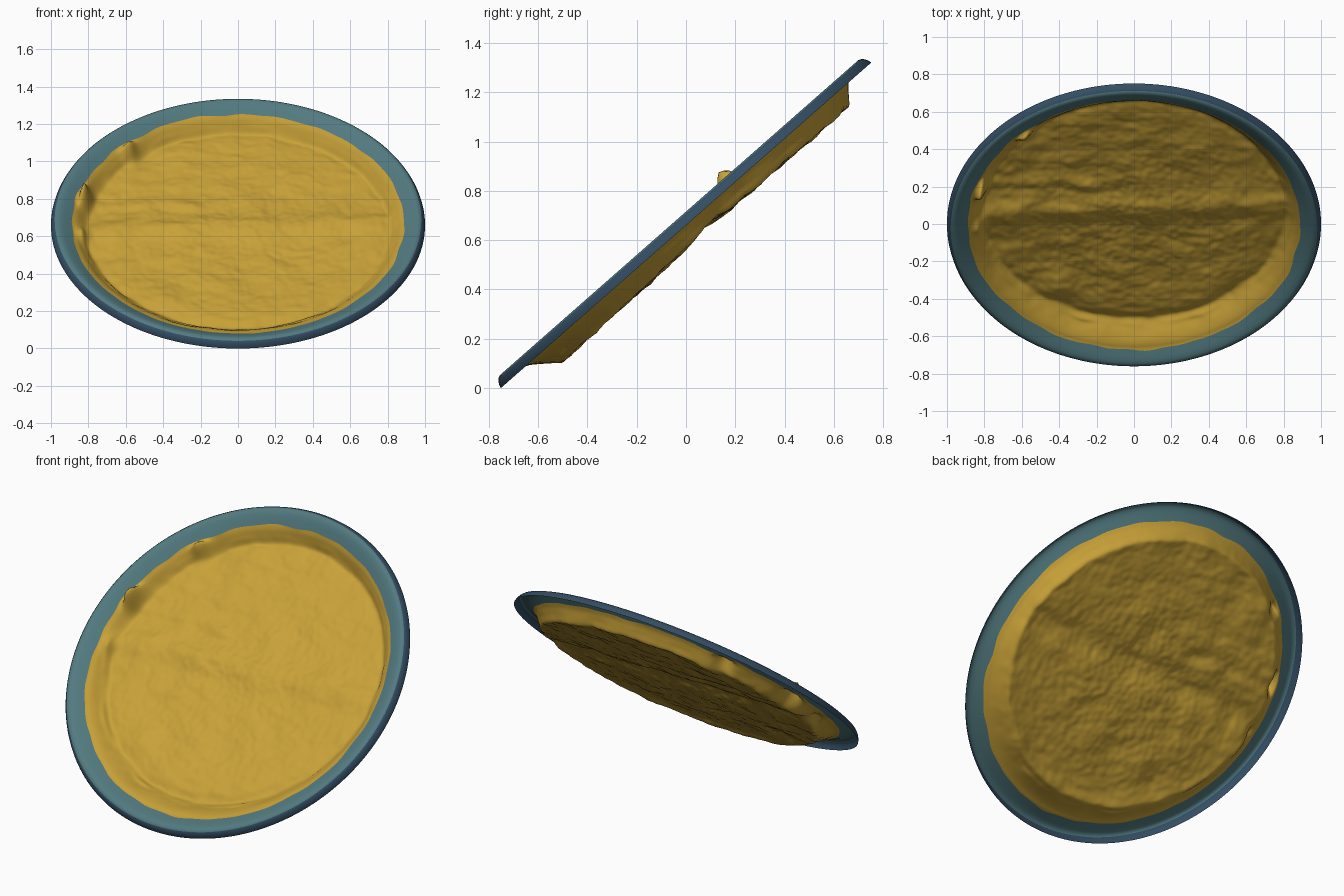
import bpy, bmesh, math
from mathutils import Vector, noise

if "Cube" in bpy.data.objects:
    bpy.data.objects.remove(bpy.data.objects["Cube"])

TILT = math.atan2(0.66, 0.751)      # slope of the whole dish
CT, ST = math.cos(TILT), math.sin(TILT)
SEGS = 288


def material(name, rgb):
    lin = [(c / 255 / 12.92) if c < 10 else ((c / 255 + 0.055) / 1.055) ** 2.4 for c in rgb]
    m = bpy.data.materials.new(name)
    m.diffuse_color = (*lin, 1)
    m.use_nodes = True
    m.node_tree.nodes["Principled BSDF"].inputs["Base Color"].default_value = m.diffuse_color
    return m


gold = material("gold", (200, 161, 56))
teal = material("teal", (82, 122, 128))
navy = material("navy", (52, 78, 100))


def smooth(a, b, x):
    t = min(1, max(0, (x - a) / (b - a)))
    return t * t * (3 - 2 * t)


def bump(x, u, cx, cu, sx, su, h):
    return h * math.exp(-((x - cx) / sx) ** 2 - ((u - cu) / su) ** 2)


# Cross-section of the rolled rim: radius, height
RIM = [(0.88, 0.004), (0.90, 0.014), (0.92, 0.026), (0.94, 0.036), (0.955, 0.041),
       (0.967, 0.042), (0.98, 0.037), (0.99, 0.026), (0.997, 0.012), (1.0, 0.0)]


def rim_height(r):
    for (r0, h0), (r1, h1) in zip(RIM, RIM[1:]):
        if r <= r1:
            return h0 + (h1 - h0) * (r - r0) / (r1 - r0)
    return 0.0


def seam(a):
    """Ragged radius where the gold meets the rim."""
    return 0.888 + 0.012 * noise.noise(Vector((6 * math.cos(a), 6 * math.sin(a), 3)))


def floor_height(r, a):
    x, u = r * math.cos(a), r * math.sin(a)
    wob = noise.noise(Vector((4 * math.cos(a), 4 * math.sin(a), 9)))
    foot = 0.825 - 0.07 * max(0, -math.sin(a)) + 0.012 * wob
    wall = smooth(foot - 0.02, 0.89, r)
    # sunken floor with a shallow groove at its foot and a crease across the middle
    h = -0.068 - 0.014 * math.exp(-((r - foot + 0.01) / 0.04) ** 2) * max(0.3, -math.sin(a))
    h += 0.022 * math.exp(-((u - 0.06 - 0.04 * x) / 0.085) ** 2)
    h -= bump(x, u, 0, -0.35, 0.6, 0.3, 0.008)
    h += bump(x, u, -0.26, 0.22, 0.08, 0.05, 0.02)
    # rough relief, coarse and fine
    p = Vector((x, u, 0))
    left = 1 + 0.7 * smooth(0.1, -0.8, x)
    h += 0.010 * left * noise.noise(p * Vector((1, 1, 1)).x * 5)
    h += 0.006 * left * noise.noise(Vector((x * 9, u * 14, 5)))
    h += 0.0035 * noise.noise(Vector((x * 28, u * 28, 7)))
    # broken ridge along the foot of the wall
    h += 0.016 * max(0, wob + 0.25) * math.exp(-((r - foot - 0.012) / 0.012) ** 2)
    h = h * (1 - wall) + rim_height(max(r, 0.88)) * wall
    # lumps standing up at the left edge
    fade = 1 - smooth(0.865, 0.885, r)
    h += (bump(x, u, -0.82, 0.24, 0.035, 0.06, 0.09)
          + bump(x, u, -0.58, 0.62, 0.04, 0.05, 0.05)
          + bump(x, u, -0.83, -0.05, 0.03, 0.05, 0.03)) * fade
    return h


def place(r, a, h):
    x, u = r * math.cos(a), r * math.sin(a)
    return Vector((x, u * CT - h * ST, 0.66 + u * ST + h * CT))


def sheet(name, rows, mats, pick, centre=None):
    """Join rings of points into one smooth surface."""
    bm = bmesh.new()
    rings = [[bm.verts.new(p) for p in row] for row in rows]
    if centre is not None:
        c = bm.verts.new(centre)
        for i in range(SEGS):
            bm.faces.new((c, rings[0][i], rings[0][(i + 1) % SEGS]))
    for k in range(len(rings) - 1):
        for i in range(SEGS):
            j = (i + 1) % SEGS
            f = bm.faces.new((rings[k][i], rings[k + 1][i], rings[k + 1][j], rings[k][j]))
            f.material_index = pick(k)
    for f in bm.faces:
        f.smooth = True
    me = bpy.data.meshes.new(name)
    bm.to_mesh(me)
    bm.free()
    for m in mats:
        me.materials.append(m)
    ob = bpy.data.objects.new(name, me)
    bpy.context.collection.objects.link(ob)
    return ob


angles = [2 * math.pi * i / SEGS for i in range(SEGS)]

# Gold beaten floor and its sloping wall
N = 110
rows = []
for k in range(1, N + 1):
    row = []
    for a in angles:
        r = seam(a) * k / N
        h = rim_height(r) if k == N else floor_height(r, a)
        row.append(place(r, a, h))
    rows.append(row)
sheet("dish_floor", rows, [gold], lambda k: 0, place(0, 0, floor_height(0, 0)))

# Rolled rim: teal up to the crest, navy on the outer edge
rows = [[place(seam(a), a, rim_height(seam(a))) for a in angles]]
for r, h in RIM[2:]:
    rows.append([place(r, a, h) for a in angles])
sheet("dish_rim", rows, [teal, navy], lambda k: 1 if k >= 5 else 0)
